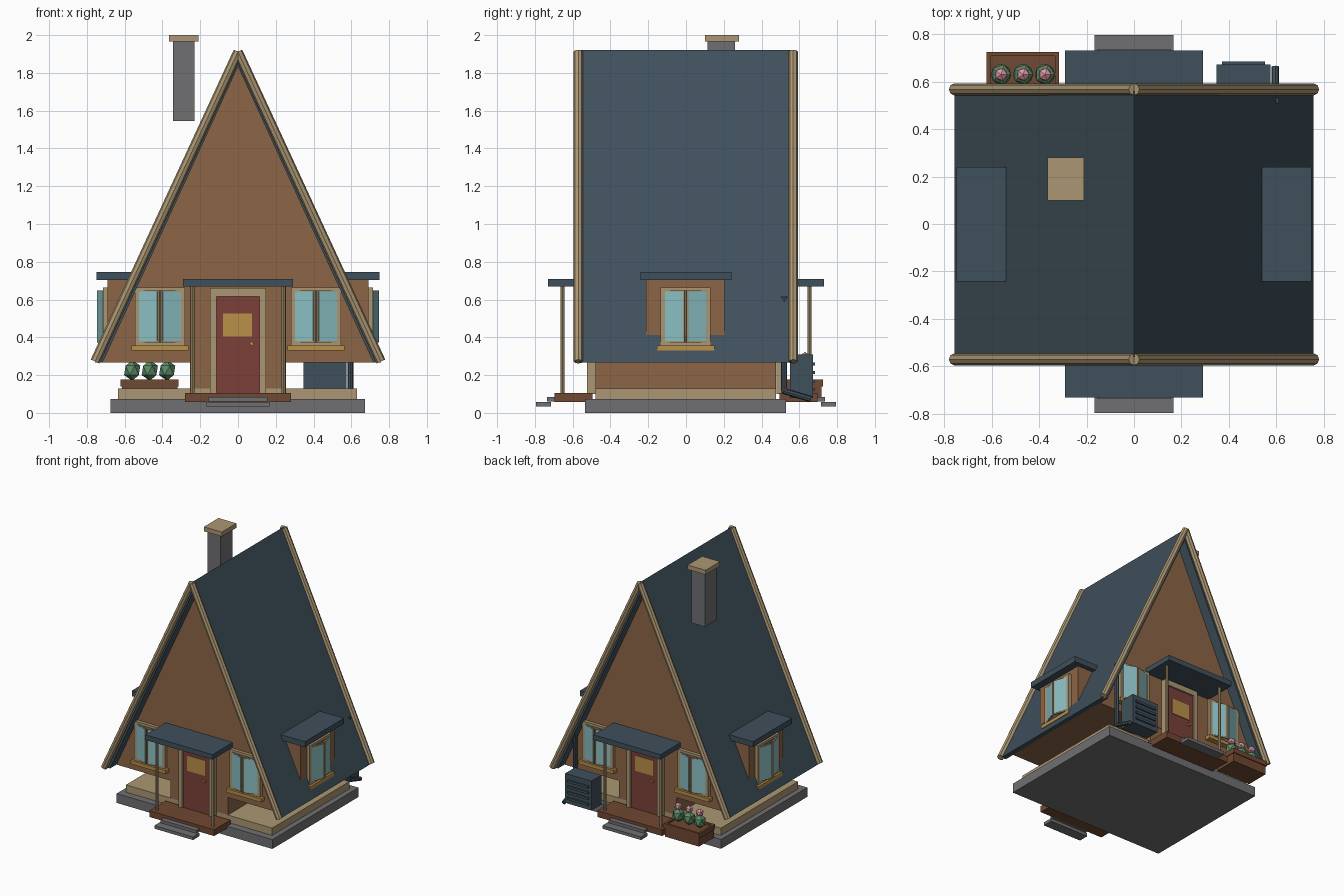
import bpy, bmesh, math
from mathutils import Matrix, Vector

if "Cube" in bpy.data.objects:
    bpy.data.objects.remove(bpy.data.objects["Cube"])


def srgb(r, g, b):
    return [((c / 255 + 0.055) / 1.055) ** 2.4 for c in (r, g, b)] + [1.0]


def material(name, *rgb):
    m = bpy.data.materials.new(name)
    m.diffuse_color = srgb(*rgb)
    m.use_nodes = True
    m.node_tree.nodes["Principled BSDF"].inputs["Base Color"].default_value = m.diffuse_color
    return m


SLATE = material("slate blue", 63, 80, 91)
GREY = material("stone grey", 112, 112, 115)
WALL = material("wall brown", 140, 102, 71)
TAN = material("trim tan", 171, 150, 114)
GLASS = material("window blue", 138, 190, 194)
RED = material("door red", 124, 64, 57)
GOLD = material("ochre", 186, 144, 72)
DARK = material("deck brown", 112, 72, 50)
GREEN = material("leaf green", 92, 140, 102)
PINK = material("flower pink", 226, 156, 168)
I = Matrix.Identity(4)


def finish(name, bm, mat, M=I):
    bm.transform(M)
    bmesh.ops.recalc_face_normals(bm, faces=bm.faces)
    me = bpy.data.meshes.new(name)
    bm.to_mesh(me)
    bm.free()
    me.materials.append(mat)
    ob = bpy.data.objects.new(name, me)
    bpy.context.collection.objects.link(ob)
    return ob


def box(name, mat, x0, x1, y0, y1, z0, z1, M=I):
    bm = bmesh.new()
    bmesh.ops.create_cube(bm, size=1)
    bm.transform(Matrix.Translation(((x0 + x1) / 2, (y0 + y1) / 2, (z0 + z1) / 2))
                 @ Matrix.Diagonal((x1 - x0, y1 - y0, z1 - z0, 1)))
    return finish(name, bm, mat, M)


def rod(name, mat, a, b, r, sides=8, M=I):
    a, b = Vector(a), Vector(b)
    bm = bmesh.new()
    bmesh.ops.create_cone(bm, cap_ends=True, segments=sides, radius1=r, radius2=r,
                          depth=(b - a).length)
    q = (b - a).to_track_quat('Z', 'Y').to_matrix().to_4x4()
    bm.transform(Matrix.Translation((a + b) / 2) @ q)
    return finish(name, bm, mat, M)


def prism(name, mat, pts, y0, y1):
    """Extrude an x-z outline along y."""
    bm = bmesh.new()
    f = bm.faces.new([bm.verts.new((x, y0, z)) for x, z in pts])
    ext = bmesh.ops.extrude_face_region(bm, geom=[f])
    bmesh.ops.translate(bm, vec=(0, y1 - y0, 0),
                        verts=[v for v in ext["geom"] if isinstance(v, bmesh.types.BMVert)])
    return finish(name, bm, mat)


def ball(name, mat, loc, r, sz=1):
    bm = bmesh.new()
    bmesh.ops.create_icosphere(bm, subdivisions=1, radius=r)
    return finish(name, bm, mat, Matrix.Translation(loc) @ Matrix.Diagonal((1, 1, sz, 1)))


def window(tag, M):
    """Window on the plane y=0 facing -y, with two casements ajar at the middle."""
    for s in (-1, 1):
        a, b = sorted((s * 0.112, s * 0.133))
        box(tag + "_jamb", TAN, a, b, -0.025, 0.01, 0.355, 0.665, M)
    for z in (0.355, 0.645):
        box(tag + "_rail", TAN, -0.112, 0.112, -0.025, 0.01, z, z + 0.02, M)
    box(tag + "_sill", GOLD, -0.152, 0.152, -0.042, 0.01, 0.33, 0.357, M)
    for s in (-1, 1):
        L = math.hypot(0.108, 0.035)
        S = M @ Matrix.Translation((s * 0.112, -0.018, 0)) \
            @ Matrix.Rotation(s * math.atan2(0.035, 0.108), 4, 'Z')
        a, b = sorted((0, -s * L))
        box(tag + "_sash", TAN, a, b, -0.005, 0.005, 0.372, 0.648, S)
        a, b = sorted((-s * 0.004, -s * (L - 0.009)))
        box(tag + "_glass", GLASS, a, b, -0.007, 0.007, 0.38, 0.642, S)


# Foundation, floor and recessed lower room
box("foundation", GREY, -0.675, 0.672, -0.535, 0.53, 0, 0.073)
box("floor", TAN, -0.635, 0.63, -0.478, 0.476, 0.073, 0.13)
box("lower_room", WALL, -0.25, 0.247, -0.478, 0.476, 0.1, 0.3)

# Gable body and roof
prism("gable_body", WALL, [(-0.72, 0.268), (0.72, 0.268), (0, 1.84)], -0.48, 0.48)
prism("roof", SLATE, [(-0.756, 0.268), (0, 1.92), (0.756, 0.268),
                      (0.716, 0.268), (0, 1.833), (-0.716, 0.268)], -0.56, 0.56)
for y in (-0.57, 0.567):
    for s in (-1, 1):
        rod("bargeboard", TAN, (s * 0.757, y, 0.272), (0, y, 1.912), 0.025)

# Chimney
box("chimney", GREY, -0.345, -0.23, 0.115, 0.26, 1.545, 1.97)
box("chimney_cap", TAN, -0.365, -0.21, 0.10, 0.28, 1.965, 2.0)

# Porch, door and windows, the same on front and back
for side, M in (("front", I), ("back", Matrix.Rotation(math.pi, 4, 'Z'))):
    box(side + "_deck", DARK, -0.28, 0.28, -0.695, -0.495, 0.057, 0.106, M)
    box(side + "_upper_step", GREY, -0.155, 0.155, -0.735, -0.65, 0.06, 0.083, M)
    box(side + "_lower_step", GREY, -0.167, 0.167, -0.795, -0.715, 0.034, 0.058, M)
    box(side + "_canopy", SLATE, -0.29, 0.29, -0.73, -0.475, 0.67, 0.71, M)
    for s in (-1, 1):
        rod(side + "_porch_post", TAN, (s * 0.242, -0.653, 0.1), (s * 0.242, -0.653, 0.675),
            0.011, 8, M)
        a, b = sorted((s * 0.115, s * 0.148))
        box(side + "_door_jamb", TAN, a, b, -0.525, -0.478, 0.1, 0.66, M)
        window(side + "_window", M @ Matrix.Translation((s * 0.413, -0.48, 0)))
    box(side + "_door_head", TAN, -0.115, 0.115, -0.525, -0.478, 0.617, 0.66, M)
    box(side + "_door", RED, -0.115, 0.115, -0.512, -0.478, 0.1, 0.617, M)
    box(side + "_door_pane", GOLD, -0.08, 0.075, -0.518, -0.51, 0.405, 0.525, M)
    rod(side + "_door_knob", GOLD, (0.072, -0.51, 0.367), (0.072, -0.535, 0.367), 0.011, 8, M)

# Side dormers
for side, s in (("right", 1), ("left", -1)):
    a, b = sorted((s * 0.52, s * 0.69))
    box(side + "_dormer", WALL, a, b, -0.212, 0.205, 0.41, 0.71)
    a, b = sorted((s * 0.54, s * 0.748))
    box(side + "_dormer_roof", SLATE, a, b, -0.242, 0.24, 0.703, 0.747)
    window(side + "_dormer_window", Matrix.Translation((s * 0.69, -0.002, 0))
           @ Matrix.Rotation(s * math.pi / 2, 4, 'Z'))

# Louvred utility box and drainpipe at the back
box("utility_box", SLATE, 0.348, 0.575, 0.55, 0.672, 0.08, 0.31)
for i in range(4):
    z = 0.115 + i * 0.045
    box("utility_louvre", SLATE, 0.37, 0.552, 0.67, 0.684, z, z + 0.018)
pipe = [(0.595, 0.52, 0.615), (0.595, 0.52, 0.115), (0.595, 0.662, 0.072)]
for a, b in zip(pipe, pipe[1:]):
    rod("drainpipe", SLATE, a, b, 0.016)
ball("drainpipe_elbow", SLATE, pipe[1], 0.018)

# Planter with three flowering bushes
box("planter", DARK, -0.615, -0.32, 0.535, 0.718, 0.073, 0.165)
for x in (-0.622, -0.332):
    box("planter_rim_end", DARK, x, x + 0.017, 0.53, 0.725, 0.14, 0.178)
for y in (0.53, 0.708):
    box("planter_rim_side", DARK, -0.605, -0.332, y, y + 0.017, 0.14, 0.178)
for x in (-0.56, -0.467, -0.375):
    ball("bush", GREEN, (x, 0.63, 0.225), 0.048, 1.15)
    ball("flower", PINK, (x, 0.63, 0.292), 0.03)
